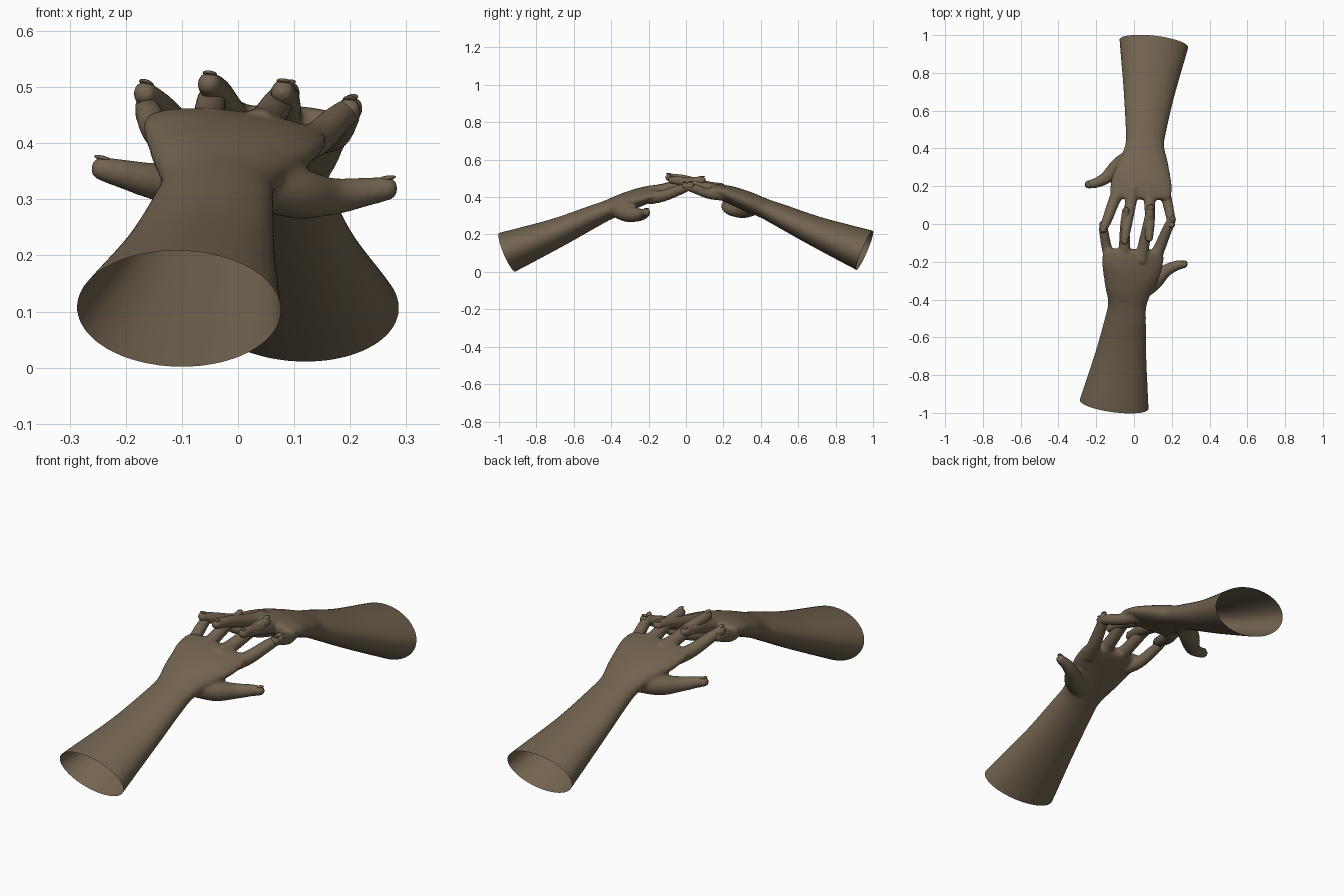
import bpy, bmesh, math
from mathutils import Vector, Matrix

if "Cube" in bpy.data.objects:
    bpy.data.objects.remove(bpy.data.objects["Cube"])

skin = bpy.data.materials.new("brown clay")
skin.diffuse_color = (0.17, 0.127, 0.08, 1)
skin.use_nodes = True
skin.node_tree.nodes["Principled BSDF"].inputs["Base Color"].default_value = skin.diffuse_color

ELBOW = Vector((-0.105, -0.955, 0.105))
AXIS = Vector((0.07, 0.54, 0.22)).normalized()

# forearm and palm: x, y, z, half width, half thickness, roll
ARM = [(-0.113, -1.02, 0.079, 0.190, 0.116, 0.0),
       (-0.105, -0.955, 0.105, 0.184, 0.112, 0.0),
       (-0.070, -0.70, 0.205, 0.137, 0.080, 0.0),
       (-0.044, -0.50, 0.295, 0.108, 0.060, 0.0),
       (-0.035, -0.42, 0.330, 0.103, 0.053, 0.04),
       (-0.026, -0.33, 0.368, 0.130, 0.053, 0.10),
       (-0.012, -0.24, 0.402, 0.158, 0.047, 0.13),
       (-0.004, -0.165, 0.423, 0.163, 0.036, 0.12),
       (-0.002, -0.135, 0.430, 0.145, 0.024, 0.12)]

# digits: x, y, z, radius
DIGITS = {
    "index": [(0.10, -0.20, 0.395, 0.036), (0.138, -0.12, 0.407, 0.031),
              (0.175, -0.03, 0.440, 0.027), (0.202, 0.025, 0.462, 0.022)],
    "middle": [(0.035, -0.20, 0.425, 0.036), (0.050, -0.12, 0.440, 0.031),
               (0.074, 0.00, 0.475, 0.027), (0.090, 0.085, 0.490, 0.022)],
    "ring": [(-0.045, -0.20, 0.425, 0.036), (-0.050, -0.12, 0.443, 0.030),
             (-0.048, -0.02, 0.473, 0.027), (-0.042, 0.07, 0.488, 0.022)],
    "little": [(-0.12, -0.20, 0.415, 0.034), (-0.143, -0.13, 0.420, 0.028),
               (-0.158, -0.05, 0.450, 0.025), (-0.163, 0.00, 0.467, 0.021)],
    "thumb": [(0.02, -0.37, 0.335, 0.045), (0.10, -0.31, 0.312, 0.046),
              (0.165, -0.25, 0.305, 0.034), (0.22, -0.222, 0.312, 0.027),
              (0.264, -0.212, 0.319, 0.022)],
}


def spline(pts, steps=6):
    """Catmull-Rom through rows of any length."""
    out = []
    for i in range(len(pts) - 1):
        a, b, c, d = (pts[max(i - 1, 0)], pts[i], pts[i + 1], pts[min(i + 2, len(pts) - 1)])
        for s in range(steps):
            t = s / steps
            out.append([0.5 * (2 * q + (r - p) * t + (2 * p - 5 * q + 4 * r - u) * t * t
                        + (3 * q - p - 3 * r + u) * t ** 3) for p, q, r, u in zip(a, b, c, d)])
    return out + [list(pts[-1])]


def frame(tangent, roll=0.0):
    side = tangent.cross(Vector((0, 0, 1))).normalized()
    side.rotate(Matrix.Rotation(roll, 3, tangent))
    return side, side.cross(tangent).normalized()


def loft(bm, rows, n=32):
    """Closed elliptical tube along rows of x, y, z, half width, half thickness, roll."""
    rings = []
    for i, (x, y, z, w, h, roll) in enumerate(rows):
        p, q = rows[max(i - 1, 0)], rows[min(i + 1, len(rows) - 1)]
        side, up = frame((Vector(q[:3]) - Vector(p[:3])).normalized(), roll)
        rings.append([bm.verts.new(Vector((x, y, z)) + side * w * math.cos(a) + up * h * math.sin(a))
                      for a in (2 * math.pi * k / n for k in range(n))])
    for r, s in zip(rings, rings[1:]):
        for k in range(n):
            bm.faces.new((r[k], r[(k + 1) % n], s[(k + 1) % n], s[k]))
    bm.faces.new(rings[0][::-1])
    bm.faces.new(rings[-1])


def finish(name, bm, matrix):
    bmesh.ops.transform(bm, matrix=matrix, verts=bm.verts)
    for f in bm.faces:
        f.smooth = True
    me = bpy.data.meshes.new(name)
    bm.to_mesh(me)
    bm.free()
    me.materials.append(skin)
    ob = bpy.data.objects.new(name, me)
    bpy.context.collection.objects.link(ob)
    return ob


def build_arm(name, matrix):
    bm, nails = bmesh.new(), bmesh.new()
    loft(bm, spline(ARM))
    for pts in DIGITS.values():
        rows = [(x, y, z, r, r, 0) for x, y, z, r in spline(pts)]
        loft(bm, rows, 20)
        tip, r = Vector(pts[-1][:3]), pts[-1][3]
        bmesh.ops.create_icosphere(bm, subdivisions=3, radius=r,
                                   matrix=Matrix.Translation(tip))
        # nail: thin oval plate on the back of the fingertip
        t = (tip - Vector(pts[-2][:3])).normalized()
        side, up = frame(t)
        rot = Matrix((side, t, up)).transposed().to_4x4()
        bmesh.ops.create_uvsphere(nails, u_segments=16, v_segments=8, radius=1,
                                  matrix=Matrix.Translation(tip + up * r * 0.83 + t * 0.004) @ rot
                                  @ Matrix.Diagonal((0.013, 0.017, 0.0045, 1)))
    bmesh.ops.recalc_face_normals(bm, faces=bm.faces)

    # fuse all parts into one smooth skin
    tmp = finish("fuse_helper", bm, Matrix())
    rem = tmp.modifiers.new("fuse", 'REMESH')
    rem.mode = 'VOXEL'
    rem.voxel_size = 0.007
    smo = tmp.modifiers.new("soften", 'SMOOTH')
    smo.factor = 0.5
    smo.iterations = 6
    dg = bpy.context.evaluated_depsgraph_get()
    me = bpy.data.meshes.new_from_object(tmp.evaluated_get(dg))
    bpy.data.objects.remove(tmp)

    # cut the forearm open at the elbow end
    bm = bmesh.new()
    bm.from_mesh(me)
    bmesh.ops.bisect_plane(bm, geom=bm.verts[:] + bm.edges[:] + bm.faces[:],
                           plane_co=ELBOW, plane_no=AXIS, clear_inner=True)
    finish(name + "_arm_and_hand", bm, matrix)
    finish(name + "_fingernails", nails, matrix)


build_arm("front", Matrix())

# second arm: turned half round, swung and rolled slightly about its elbow
back = (Matrix.Translation((-ELBOW.x, -ELBOW.y, ELBOW.z + 0.01))
        @ Matrix.Rotation(math.pi + 0.04, 4, 'Z')
        @ Matrix.Rotation(-0.1, 4, AXIS)
        @ Matrix.Translation(-ELBOW))
build_arm("back", back)
